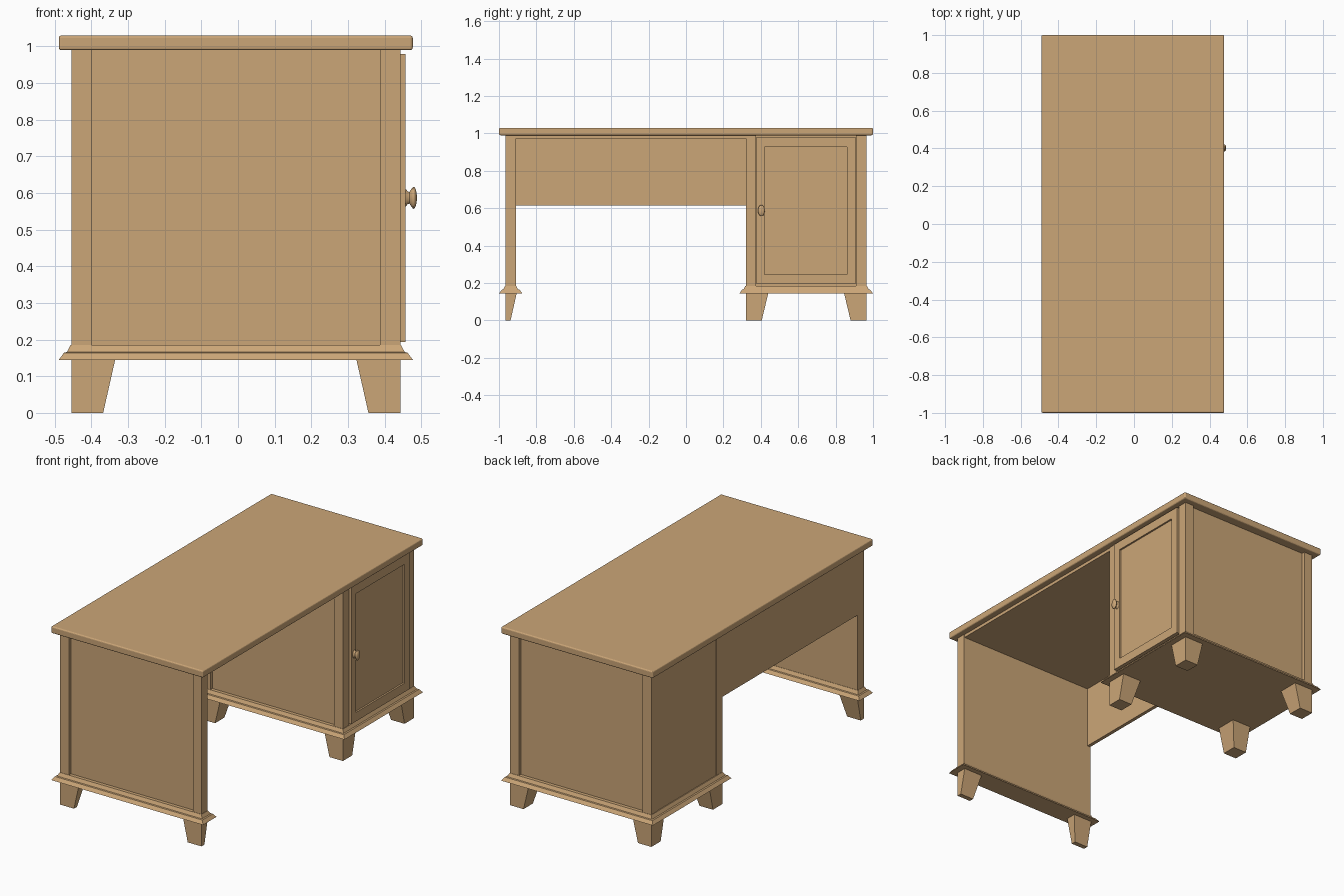
import bpy, bmesh, math
from mathutils import Vector

if "Cube" in bpy.data.objects:
    bpy.data.objects.remove(bpy.data.objects["Cube"])

wood = bpy.data.materials.new("tan wood")
wood.diffuse_color = (0.6, 0.38, 0.185, 1)
wood.use_nodes = True
wood.node_tree.nodes["Principled BSDF"].inputs["Base Color"].default_value = wood.diffuse_color

X0, X1 = -0.455, 0.443          # body depth
POST = 0.055                    # post width
ZB, ZT = 0.185, 0.99            # body bottom and top
PEDESTALS = {"side_panel": (-0.965, -0.91), "cabinet": (0.32, 0.965)}


def finish(name, bm):
    bmesh.ops.recalc_face_normals(bm, faces=bm.faces)
    me = bpy.data.meshes.new(name)
    bm.to_mesh(me)
    bm.free()
    me.materials.append(wood)
    ob = bpy.data.objects.new(name, me)
    bpy.context.collection.objects.link(ob)
    return ob


def loft(name, rings):
    """Stack of rectangles (x0, x1, y0, y1, z) joined and capped."""
    bm = bmesh.new()
    loops = [[bm.verts.new((x, y, z)) for x, y in ((a, c), (b, c), (b, d), (a, d))]
             for a, b, c, d, z in rings]
    for lo, hi in zip(loops, loops[1:]):
        for i in range(4):
            j = (i + 1) % 4
            bm.faces.new((lo[i], lo[j], hi[j], hi[i]))
    bm.faces.new(loops[0])
    bm.faces.new(loops[-1])
    return finish(name, bm)


def box(name, x0, x1, y0, y1, z0, z1):
    return loft(name, [(x0, x1, y0, y1, z0), (x0, x1, y0, y1, z1)])


# Table top with softened edges
top = box("table_top", -0.489, 0.477, -1, 1, ZT, 1.03)
bev = top.modifiers.new("soft_edge", 'BEVEL')
bev.width, bev.segments = 0.007, 3

for name, (y0, y1) in PEDESTALS.items():
    # Stepped base moulding
    loft(name + "_base_moulding",
         [(X0 - o, X1 + o, y0 - o, y1 + o, z) for o, z in
          ((0.034, 0.145), (0.02, 0.164), (0.012, 0.166), (0.002, ZB))])

    cab = name == "cabinet"
    fw, taper = (0.12, 0.035) if cab else (0.06, 0.033)
    for xs, xd, xl in ((X0, 1, "back"), (X1, -1, "front")):
        for ys, yd, yl in ((y0, 1, "left"), (y1, -1, "right"))[:2 if cab else 1]:
            # Tapered foot, straight on its outer sides
            loft(f"{name}_{xl}_{yl}_foot",
                 [(xs, xs + xd * (0.12 - t), ys, ys + yd * (fw - t), z)
                  for t, z in ((taper, 0), (0, 0.146))])
            # Corner post
            a, b = sorted((xs, xs + xd * POST))
            c, d = sorted((ys, ys + yd * POST))
            box(f"{name}_{xl}_{yl}_post", a, b, c, d, ZB - 0.002, ZT)

# Recessed panels between the posts
box("left_infill_panel", X0 + POST, X1 - POST, -0.947, -0.91, ZB - 0.002, ZT)
box("cabinet_carcass", X0 + 0.003, X1 - 0.01, 0.338, 0.947, ZB - 0.002, ZT)

# Slab under the top, and modesty panel across the back of the knee space
box("under_top_rail", X0 + 0.003, X1 - 0.003, -0.91, 0.338, 0.972, ZT)
box("modesty_panel", X0 + 0.002, X0 + 0.022, -0.91, 0.338, 0.615, 0.975)

# Door with a recessed centre
bm = bmesh.new()
frames = []
for y0, y1, z0, z1, x in ((0.377, 0.907, 0.194, 0.98, 0.434),
                          (0.377, 0.907, 0.194, 0.98, 0.457),
                          (0.421, 0.861, 0.245, 0.928, 0.457),
                          (0.421, 0.861, 0.245, 0.928, 0.447)):
    frames.append([bm.verts.new((x, y, z)) for y, z in
                   ((y0, z0), (y1, z0), (y1, z1), (y0, z1))])
for lo, hi in zip(frames, frames[1:]):
    for i in range(4):
        j = (i + 1) % 4
        bm.faces.new((lo[i], lo[j], hi[j], hi[i]))
bm.faces.new(frames[0])
bm.faces.new(frames[-1])
finish("cabinet_door", bm)

# Turned oval knob
profile = [(0.455, 0.024), (0.459, 0.023), (0.463, 0.017), (0.468, 0.016),
           (0.473, 0.024), (0.478, 0.03), (0.482, 0.029), (0.486, 0.02), (0.488, 0.008)]
bm = bmesh.new()
N = 24
rings = [[bm.verts.new((x, 0.403 + 0.62 * r * math.cos(2 * math.pi * k / N),
                        0.587 + r * math.sin(2 * math.pi * k / N))) for k in range(N)]
         for x, r in profile]
for lo, hi in zip(rings, rings[1:]):
    for i in range(N):
        j = (i + 1) % N
        bm.faces.new((lo[i], lo[j], hi[j], hi[i]))
bm.faces.new(rings[0])
bm.faces.new(rings[-1])
knob = finish("door_knob", bm)
bpy.context.view_layer.objects.active = knob
knob.select_set(True)
bpy.ops.object.shade_smooth_by_angle(angle=math.radians(50))
